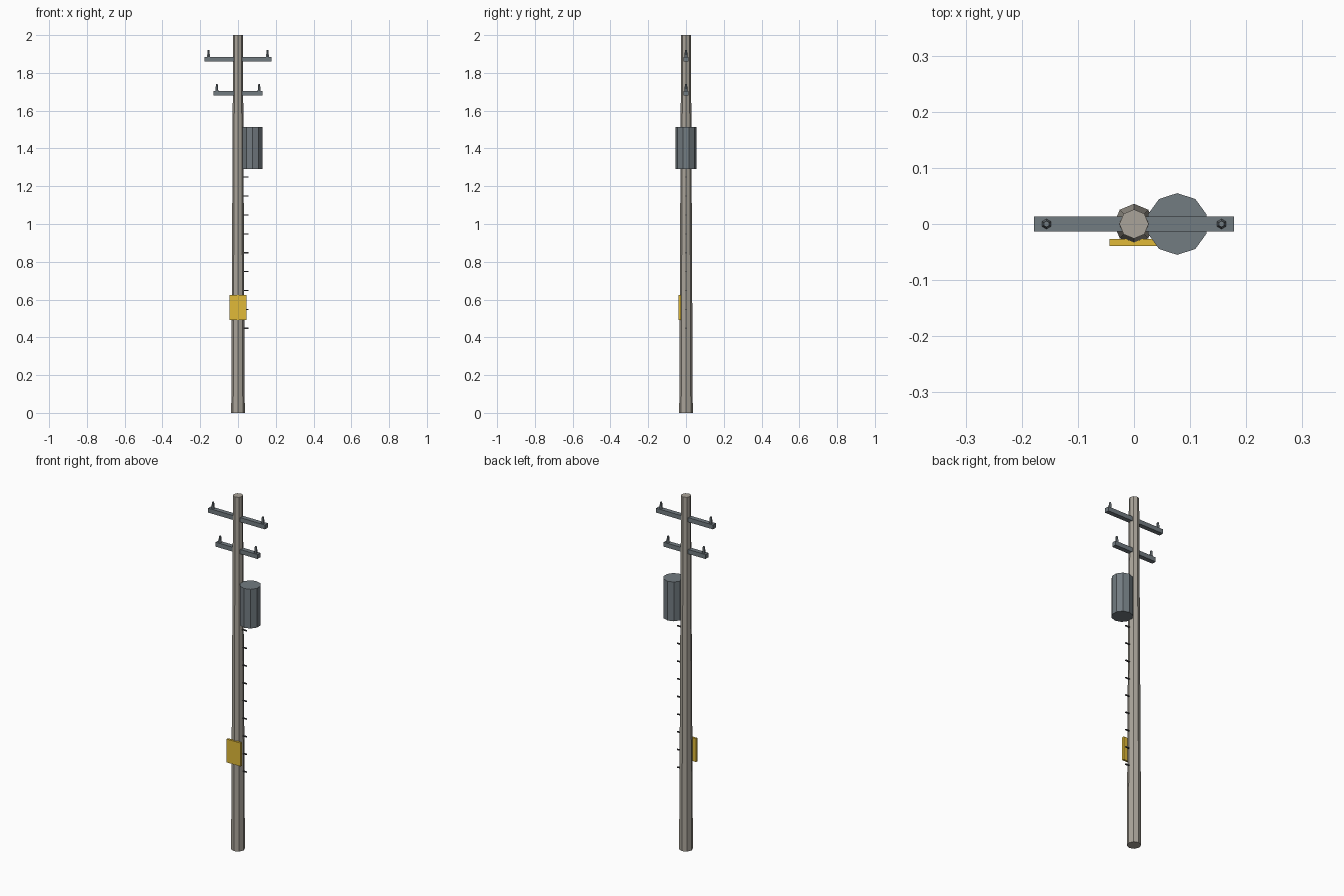
import bpy

if "Cube" in bpy.data.objects:
    bpy.data.objects.remove(bpy.data.objects["Cube"])


def material(name, rgb):
    m = bpy.data.materials.new(name)
    m.diffuse_color = (*rgb, 1)
    m.use_nodes = True
    m.node_tree.nodes["Principled BSDF"].inputs["Base Color"].default_value = m.diffuse_color
    return m


POLE = material("weathered_wood", (0.40, 0.37, 0.32))
METAL = material("blue_grey_metal", (0.17, 0.20, 0.22))
DARK = material("dark_metal", (0.06, 0.06, 0.065))
YELLOW = material("sign_yellow", (0.75, 0.49, 0.04))


def finish(name, mat):
    ob = bpy.context.object
    ob.name = name
    ob.data.materials.append(mat)
    return ob


def box(name, lo, hi, mat):
    mid = [(a + b) / 2 for a, b in zip(lo, hi)]
    bpy.ops.mesh.primitive_cube_add(size=1, location=mid)
    bpy.context.object.scale = [b - a for a, b in zip(lo, hi)]
    return finish(name, mat)


def tapered(name, sides, r1, r2, x, z0, z1, mat):
    bpy.ops.mesh.primitive_cone_add(vertices=sides, radius1=r1, radius2=r2,
                                    depth=z1 - z0, location=(x, 0, (z0 + z1) / 2))
    return finish(name, mat)


# Tapered eight-sided pole
tapered("pole", 8, 0.036, 0.026, 0, 0, 2, POLE)

# Two crossarms, each with a pair of insulator pins
for label, half, z, pin_x in (("upper", 0.178, 1.872, 0.156),
                              ("lower", 0.131, 1.692, 0.112)):
    box(label + "_crossarm", (-half, -0.013, z - 0.0125), (half, 0.013, z + 0.0125), METAL)
    for side, s in (("left", -1), ("right", 1)):
        tapered(f"{label}_{side}_insulator", 6, 0.009, 0.0055,
                s * pin_x, z + 0.0125, z + 0.048, METAL)

# Ten-sided transformer can
tapered("transformer", 10, 0.055, 0.055, 0.077, 1.292, 1.514, METAL)

# Climbing pegs up the right side
for i in range(9):
    z = 0.448 + i * 0.1
    box(f"climbing_peg_{i + 1}", (0.02, -0.003, z - 0.003), (0.055, 0.003, z + 0.003), DARK)

# Warning plate on the front
box("warning_plate", (-0.044, -0.039, 0.492), (0.044, -0.027, 0.624), YELLOW)
